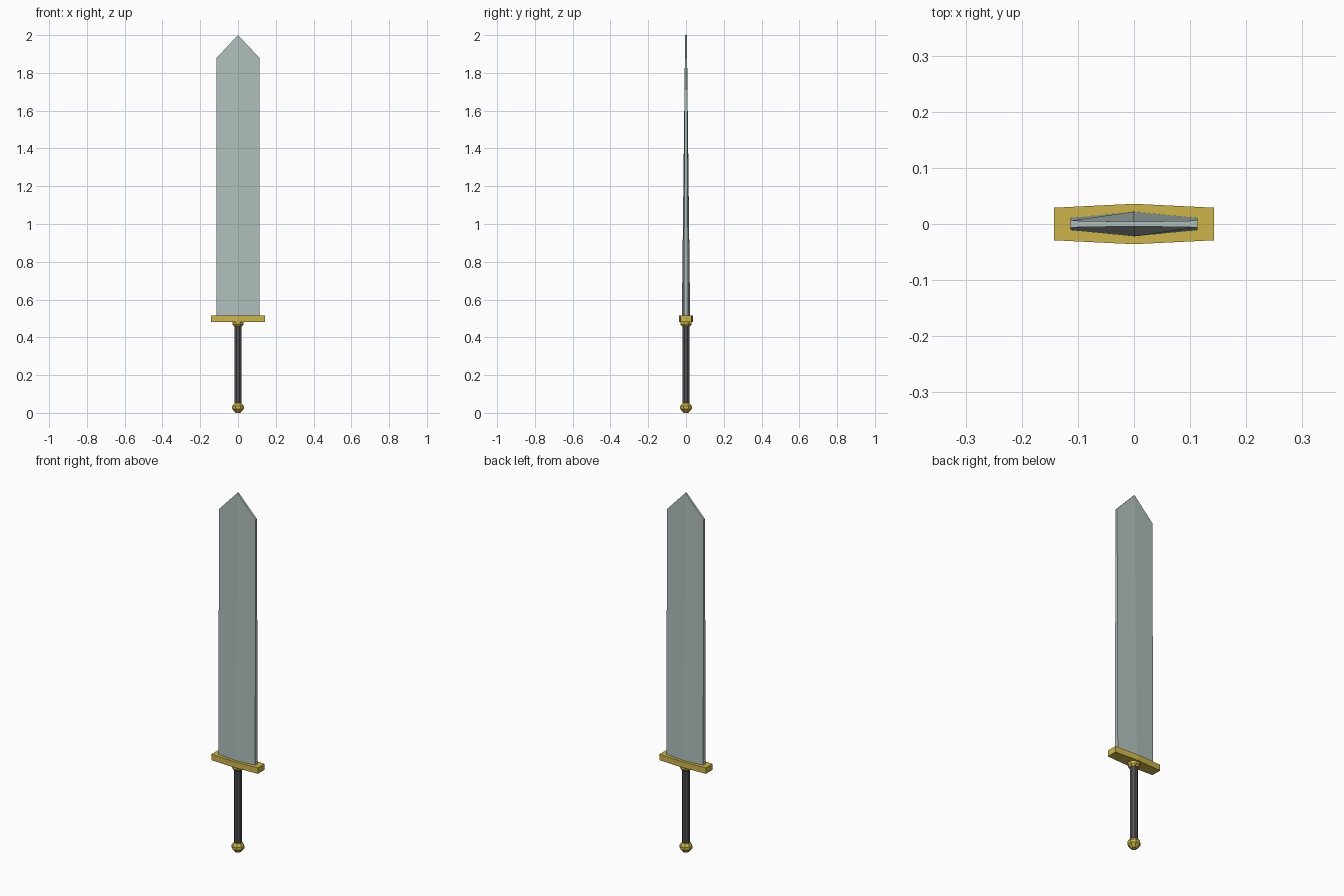
import bpy, bmesh, math

if "Cube" in bpy.data.objects:
    bpy.data.objects.remove(bpy.data.objects["Cube"])


def material(name, srgb):
    m = bpy.data.materials.new(name)
    lin = [c / 12.92 if c <= 0.04045 else ((c + 0.055) / 1.055) ** 2.4 for c in srgb]
    m.diffuse_color = (*lin, 1)
    m.use_nodes = True
    m.node_tree.nodes["Principled BSDF"].inputs["Base Color"].default_value = m.diffuse_color
    return m


steel = material("pale steel", (0.69, 0.75, 0.74))
gold = material("gold", (0.80, 0.71, 0.29))
grip_grey = material("dark grip", (0.33, 0.33, 0.34))


def loft(name, rings, mat):
    """Skin a stack of equal-length point rings and cap both ends."""
    bm = bmesh.new()
    rows = [[bm.verts.new(p) for p in ring] for ring in rings]
    n = len(rows[0])
    for a, b in zip(rows, rows[1:]):
        for i in range(n):
            j = (i + 1) % n
            bm.faces.new((a[i], a[j], b[j], b[i]))
    bm.faces.new(rows[0][::-1])
    bm.faces.new(rows[-1])
    bmesh.ops.remove_doubles(bm, verts=bm.verts, dist=1e-5)
    bmesh.ops.recalc_face_normals(bm, faces=bm.faces)
    mesh = bpy.data.meshes.new(name)
    bm.to_mesh(mesh)
    bm.free()
    mesh.materials.append(mat)
    ob = bpy.data.objects.new(name, mesh)
    bpy.context.collection.objects.link(ob)
    return ob


def hexagon(hx, edge, mid, z, z_mid=None):
    """Flattened six-sided section, thicker in the middle than at the ends."""
    zm = z if z_mid is None else z_mid
    return [(-hx, -edge, z), (0, -mid, zm), (hx, -edge, z),
            (hx, edge, z), (0, mid, zm), (-hx, edge, z)]


def turned(name, profile, mat, sides=8):
    """Faceted round part from (radius, height) pairs."""
    step = math.tau / sides
    return loft(name, [[(r * math.cos((i + 0.5) * step), r * math.sin((i + 0.5) * step), z)
                        for i in range(sides)] for r, z in profile], mat)


# Blade: ridged, thinning upwards, ending in a pointed tip
loft("blade", [hexagon(0.113, 0.011, 0.022, 0.505),
               hexagon(0.113, 0.006, 0.004, 1.88, 2.0)], steel)

# Crossguard
loft("crossguard", [hexagon(0.143, 0.029, 0.036, 0.482),
                    hexagon(0.143, 0.029, 0.036, 0.515)], gold)

# Collar, grip and pommel
turned("collar", [(0.023, 0.457), (0.031, 0.467), (0.031, 0.484)], gold)
turned("grip", [(0.020, 0.04), (0.020, 0.465)], grip_grey)
turned("pommel", [(0.015, 0.0), (0.033, 0.021), (0.033, 0.036), (0.019, 0.054)], gold)
